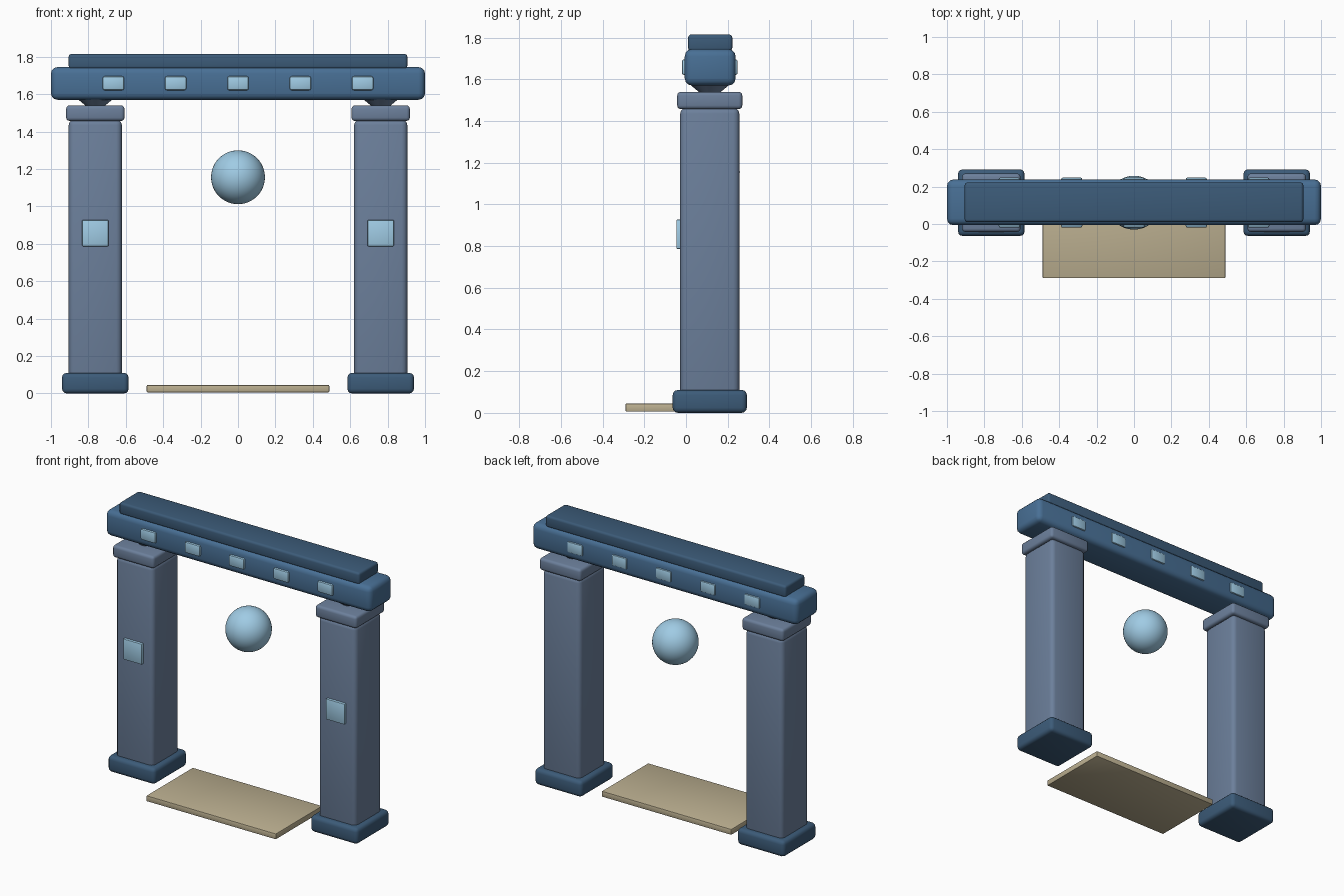
import bpy

if "Cube" in bpy.data.objects:
    bpy.data.objects.remove(bpy.data.objects["Cube"])


def material(name, rgb):
    m = bpy.data.materials.new(name)
    m.diffuse_color = (*rgb, 1)
    m.use_nodes = True
    m.node_tree.nodes["Principled BSDF"].inputs["Base Color"].default_value = m.diffuse_color
    return m


BEAM = material("beam_blue", (0.065, 0.16, 0.30))
DARK = material("dark_blue", (0.045, 0.105, 0.19))
STONE = material("stone_blue", (0.15, 0.215, 0.33))
GLOW = material("pale_blue", (0.35, 0.60, 0.78))
SAND = material("sand", (0.50, 0.43, 0.28))
YC = 0.114  # depth centre of the gate


def finish(name, mat, bevel=0.0, segments=3):
    o = bpy.context.object
    o.name = name
    o.data.materials.append(mat)
    if bevel:
        bpy.ops.object.transform_apply(location=False, rotation=False, scale=True)
        b = o.modifiers.new("bevel", 'BEVEL')
        b.width, b.segments = bevel, segments
        bpy.ops.object.modifier_apply(modifier="bevel")
    bpy.ops.object.shade_smooth_by_angle()
    return o


def box(name, mat, x, y, z, bevel, segments=3):
    """Bevelled box from (min, max) ranges."""
    bpy.ops.mesh.primitive_cube_add(size=1, location=[sum(r) / 2 for r in (x, y, z)])
    bpy.context.object.scale = [r[1] - r[0] for r in (x, y, z)]
    return finish(name, mat, bevel, segments)


def around(c, half):
    return (c - half, c + half)


# Pillars with foot, cap, neck and front plate
for side, x in (("left", -0.763), ("right", 0.763)):
    box(side + "_foot", DARK, around(x, 0.178), around(YC, 0.178), (0, 0.11), 0.025)
    box(side + "_pillar", STONE, around(x, 0.142), around(YC, 0.142), (0.02, 1.465), 0.03)
    box(side + "_cap", STONE, around(x, 0.156), around(YC, 0.156), (1.457, 1.54), 0.018)
    bpy.ops.mesh.primitive_cone_add(vertices=32, radius1=0.045, radius2=0.105,
                                    depth=0.05, location=(x, YC, 1.558))
    finish(side + "_neck", STONE)
    box(side + "_plate", GLOW, around(x, 0.07), (-0.046, 0.0), (0.787, 0.927), 0.004, 2)

# Lintel and the slab on top of it
box("lintel", BEAM, (-1, 1), around(YC + 0.002, 0.122), (1.57, 1.745), 0.035)
box("top_slab", DARK, (-0.905, 0.905), around(YC + 0.002, 0.106), (1.735, 1.815), 0.015)

# Studs that show on both faces of the lintel
for i in range(5):
    box(f"stud_{i + 1}", GLOW, around((i - 2) / 3, 0.057), around(YC, 0.134),
        (1.621, 1.696), 0.01, 2)

# Floating orb
bpy.ops.mesh.primitive_uv_sphere_add(segments=48, ring_count=24, radius=0.144,
                                     location=(0, YC, 1.156))
finish("orb", GLOW)

# Step plate on the ground
box("step_plate", SAND, (-0.488, 0.488), (-0.29, 0.21), (0.006, 0.045), 0.005, 2)
